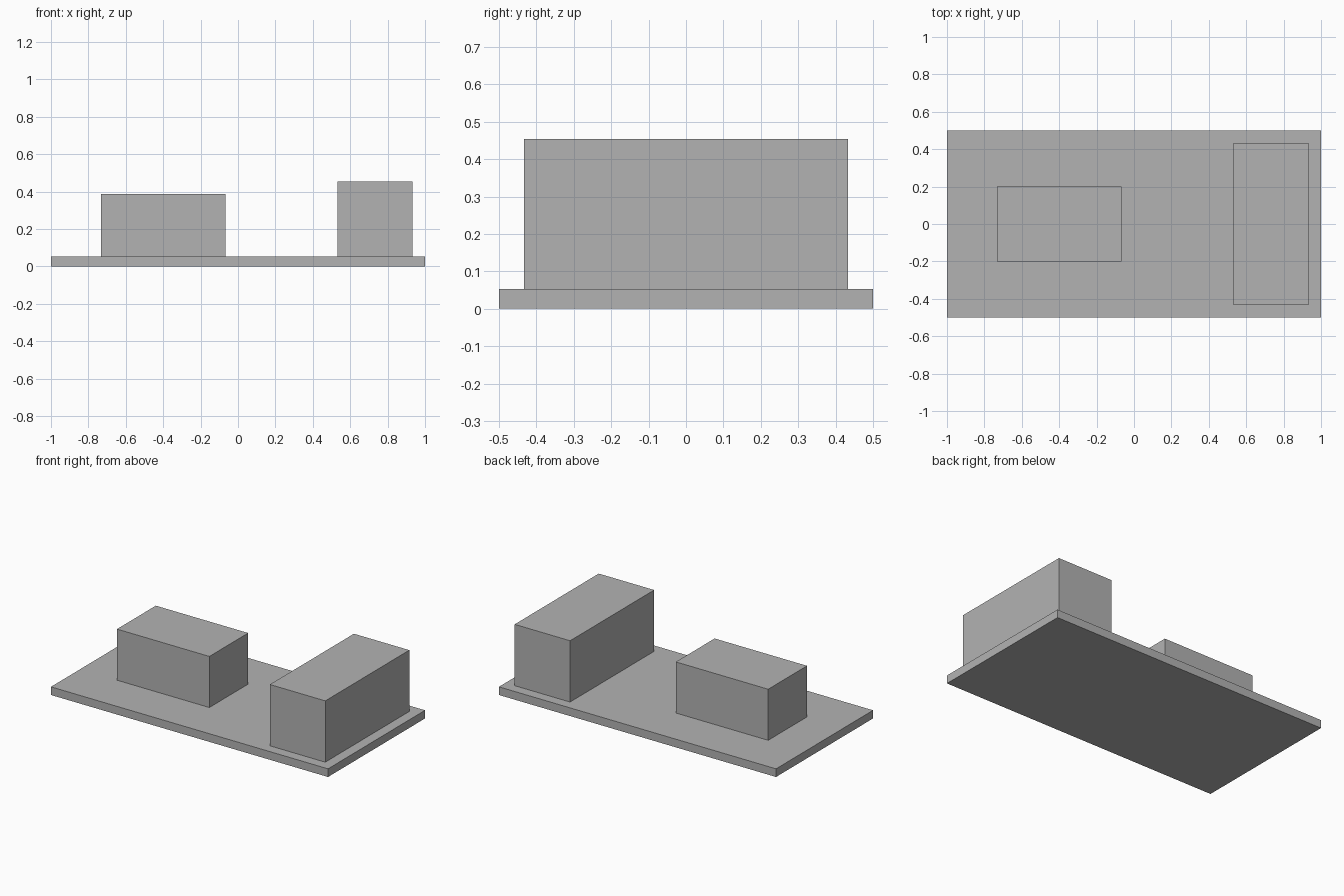
import bpy

cube = bpy.data.objects.get("Cube")
if cube:
    bpy.data.objects.remove(cube, do_unlink=True)

# Single plain grey
GREY = (0.45, 0.45, 0.45, 1.0)
grey = bpy.data.materials.new("plain grey")
grey.use_nodes = True
grey.diffuse_color = GREY
grey.node_tree.nodes["Principled BSDF"].inputs["Base Color"].default_value = GREY


def add_block(name, x_range, depth, z_range):
    """Box centred on y = 0, spanning the given x and z ranges."""
    (x0, x1), (z0, z1) = x_range, z_range
    bpy.ops.mesh.primitive_cube_add(
        size=1, location=((x0 + x1) / 2, 0, (z0 + z1) / 2))
    block = bpy.context.object
    block.name = name
    block.scale = (x1 - x0, depth, z1 - z0)
    bpy.ops.object.transform_apply(location=False, rotation=False, scale=True)
    block.data.materials.append(grey)
    return block


BASE_TOP = 0.0533

# Base slab with two blocks standing on it
add_block("base_slab", (-1, 1), 1.0, (0, BASE_TOP))
add_block("low_block", (-0.7333, -0.0667), 0.4, (BASE_TOP, 0.3867))
add_block("tall_block", (0.5333, 0.9333), 0.8667, (BASE_TOP, 0.4533))
